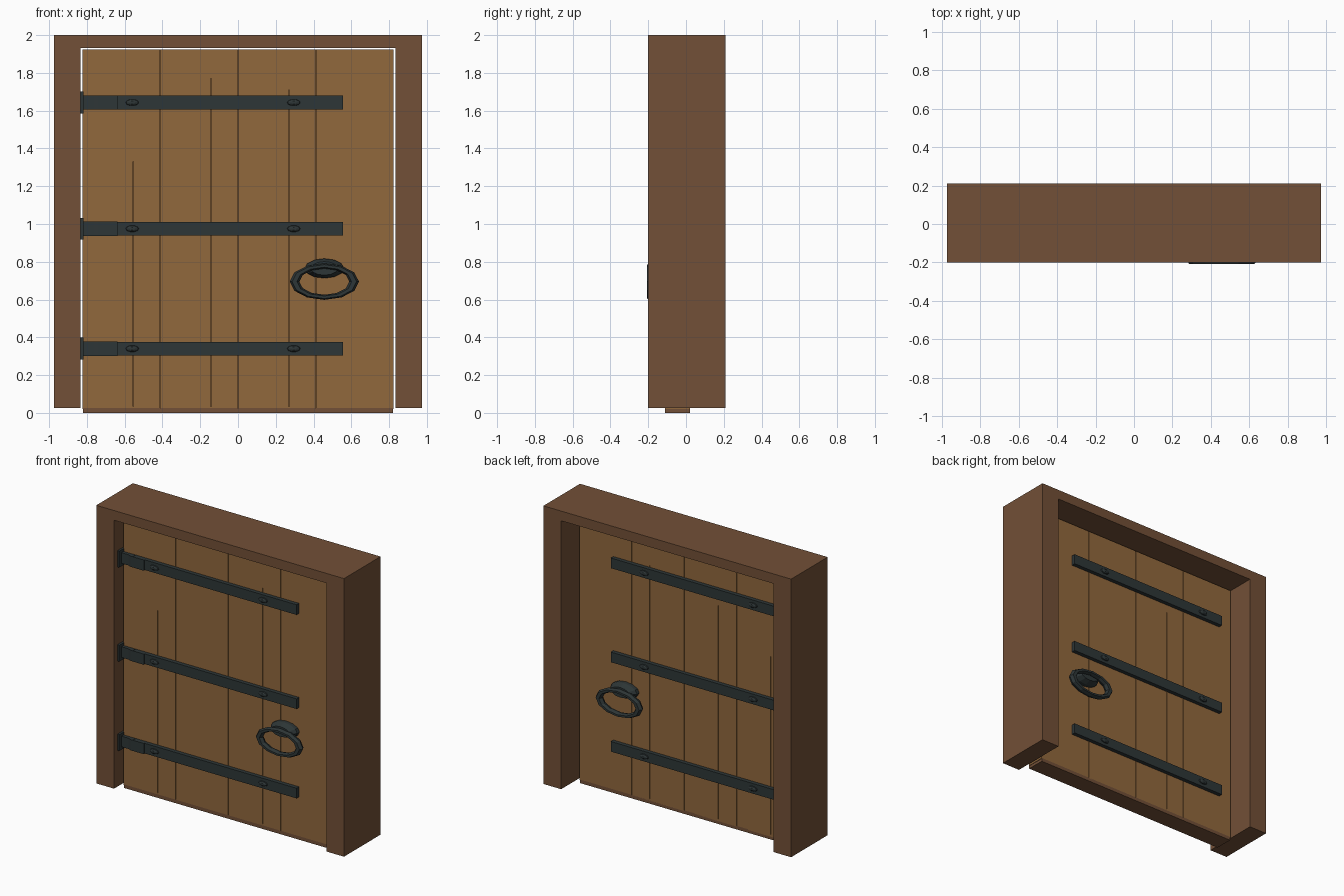
import bpy, bmesh, math
from mathutils import Matrix, Vector

cube = bpy.data.objects.get("Cube")
if cube:
    bpy.data.objects.remove(cube, do_unlink=True)


def material(name, color):
    m = bpy.data.materials.new(name)
    m.use_nodes = True
    m.diffuse_color = (*color, 1)
    bsdf = m.node_tree.nodes["Principled BSDF"]
    bsdf.inputs["Base Color"].default_value = (*color, 1)
    bsdf.inputs["Roughness"].default_value = 0.8
    return m


FRAME_WOOD = material("dark frame wood", (0.17, 0.08, 0.038))
DOOR_WOOD = material("warm plank wood", (0.285, 0.138, 0.046))
IRON = material("dark iron", (0.027, 0.037, 0.038))

# Door slab depth, shared by everything mounted on it
FRONT, BACK = -0.11, 0.02
MIDDLE = (FRONT + BACK) / 2
DOOR_HALF = 0.824


def finish(name, bm, mat):
    bmesh.ops.recalc_face_normals(bm, faces=bm.faces)
    mesh = bpy.data.meshes.new(name)
    bm.to_mesh(mesh)
    bm.free()
    mesh.materials.append(mat)
    obj = bpy.data.objects.new(name, mesh)
    bpy.context.collection.objects.link(obj)
    return obj


def add_box(bm, x, y, z):
    spans = (x, y, z)
    centre = Vector([sum(s) / 2 for s in spans])
    size = Vector([s[1] - s[0] for s in spans])
    bmesh.ops.create_cube(bm, size=1, matrix=Matrix.Translation(centre) @ Matrix.Diagonal((*size, 1)))


def box(name, x, y, z, mat):
    bm = bmesh.new()
    add_box(bm, x, y, z)
    return finish(name, bm, mat)


def extrude(name, points, axis, start, depth, mat):
    """Extrude a 2D outline along y (outline in xz) or z (outline in xy)."""
    bm = bmesh.new()
    if axis == "y":
        verts = [bm.verts.new((a, start, b)) for a, b in points]
        step = Vector((0, depth, 0))
    else:
        verts = [bm.verts.new((a, b, start)) for a, b in points]
        step = Vector((0, 0, depth))
    face = bm.faces.new(verts)
    made = bmesh.ops.extrude_face_region(bm, geom=[face])["geom"]
    bmesh.ops.translate(bm, vec=step, verts=[v for v in made if isinstance(v, bmesh.types.BMVert)])
    return finish(name, bm, mat)


def side_y(side, height):
    """Depth of a point raised off the front (-1) or back (1) of the door."""
    return FRONT - height if side < 0 else BACK + height


def boss(name, x, z, side, base, rings, segments):
    """Stretched round boss: rings are (half height, rise) pairs."""
    bm = bmesh.new()
    loops = []
    for radius, rise in rings:
        loops.append([bm.verts.new((x + 2 * radius * math.cos(t), side_y(side, base + rise), z + radius * math.sin(t)))
                      for t in (math.tau * i / segments for i in range(segments))])
    for low, high in zip(loops, loops[1:]):
        for i in range(segments):
            j = (i + 1) % segments
            bm.faces.new((low[i], low[j], high[j], high[i]))
    bm.faces.new(loops[0])
    bm.faces.new(loops[-1])
    return finish(name, bm, IRON)


# Frame: one arch-shaped outline, open at the bottom
OUT, IN, TOP, LINTEL, FOOT = 0.973, 0.834, 2.0, 1.931, 0.025
extrude("door_frame", [(-OUT, FOOT), (-OUT, TOP), (OUT, TOP), (OUT, FOOT),
                       (IN, FOOT), (IN, LINTEL), (-IN, LINTEL), (-IN, FOOT)],
        "y", -0.2, 0.41, FRAME_WOOD)

# Threshold under the door
box("threshold", (-0.82, 0.82), (FRONT, BACK), (0, FOOT), FRAME_WOOD)

# Door slab with plank seams and shorter cracks cut into both sides
door = box("plank_door", (-DOOR_HALF, DOOR_HALF), (FRONT, BACK), (FOOT - 0.005, 1.923), DOOR_WOOD)
cuts = bmesh.new()
cracks = {-1: [(-0.555, 1.33), (-0.143, 1.77), (0.27, 1.71)],
          1: [(-0.68, 1.3), (-0.267, 1.55), (0.27, 1.69)]}
for side, short in cracks.items():
    ys = sorted((side_y(side, -0.008), side_y(side, 0.02)))
    for seam in (-1, 0, 1):
        x = seam * DOOR_HALF / 2
        add_box(cuts, (x - 0.002, x + 0.002), ys, (-0.1, TOP))
    for x, top in short:
        add_box(cuts, (x - 0.0015, x + 0.0015), ys, (0.035, top))
cutter = finish("groove_cutter", cuts, DOOR_WOOD)
cutter.hide_render = True
mod = door.modifiers.new("grooves", "BOOLEAN")
mod.operation = "DIFFERENCE"
mod.solver = "EXACT"
mod.object = cutter
bpy.context.view_layer.objects.active = door
door.select_set(True)
bpy.ops.object.modifier_apply(modifier=mod.name)
bpy.data.objects.remove(cutter, do_unlink=True)

# Iron straps with rivets on both sides, hinges on the front
STRAP = 0.028
for level, z in (("lower", 0.34), ("middle", 0.975), ("upper", 1.643)):
    for side, label in ((-1, "front"), (1, "back")):
        ys = sorted((side_y(side, -0.002), side_y(side, STRAP)))
        box(f"{level}_{label}_strap", (-0.725, 0.557), ys, (z - 0.036, z + 0.036), IRON)
        for n, x in enumerate((-0.56, 0.295)):
            boss(f"{level}_{label}_rivet_{n + 1}", x, z, side, STRAP - 0.002,
                 [(0.018, 0), (0.016, 0.009), (0.008, 0.015)], 10)

    # Hinge arm steps up from the jamb plate and laps over the strap
    lap = FRONT - STRAP
    extrude(f"{level}_hinge_arm", [(-0.826, FRONT - 0.004), (-0.726, FRONT - 0.004), (-0.726, lap),
                                   (-0.637, lap), (-0.637, lap - 0.009), (-0.74, lap - 0.009),
                                   (-0.765, lap), (-0.826, lap)],
            "z", z - 0.038, 0.076, IRON)
    box(f"{level}_hinge_plate", (-0.836, -0.819), (-0.163, -0.1), (z - 0.058, z + 0.058), IRON)

# Ring handles: round mount and hanging ring on each side
for side, label in ((-1, "front"), (1, "back")):
    boss(f"{label}_handle_mount", 0.457, 0.765, side, -0.002,
         [(0.052, 0), (0.052, 0.028), (0.036, 0.068)], 12)
    bpy.ops.mesh.primitive_torus_add(major_segments=12, minor_segments=6,
                                     major_radius=0.083, minor_radius=0.0135)
    ring = bpy.context.object
    ring.name = f"{label}_handle_ring"
    ring.data.transform(Matrix.Translation((0.457, side_y(side, 0.075), 0.695))
                        @ Matrix.Diagonal((1.9, 1.9, 1, 1))
                        @ Matrix.Rotation(math.pi / 2, 4, "X"))
    ring.data.materials.append(IRON)
    for p in ring.data.polygons:
        p.use_smooth = False
